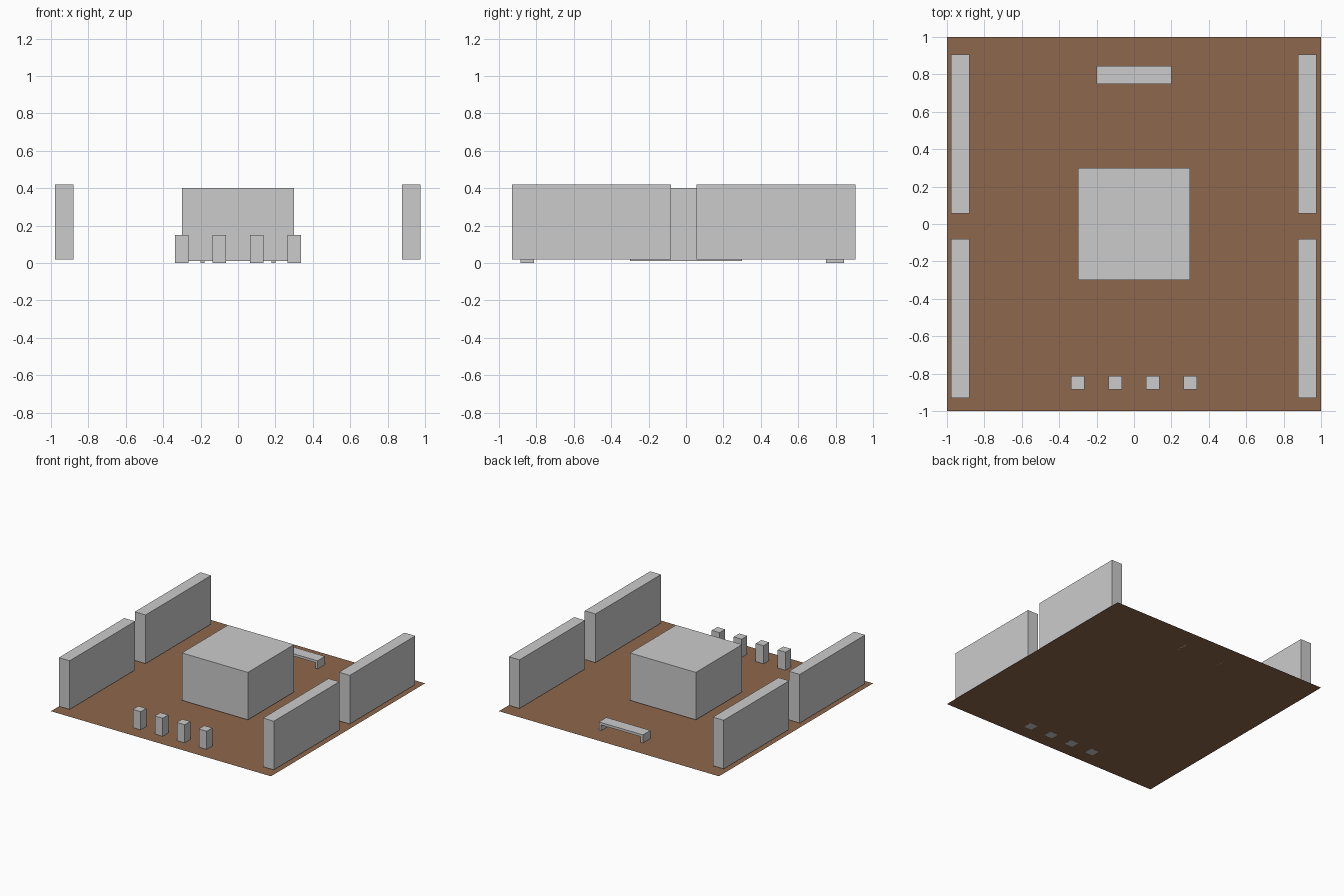
import bpy
import bmesh
from mathutils import Matrix, Vector

cube = bpy.data.objects.get("Cube")
if cube:
    bpy.data.objects.remove(cube, do_unlink=True)


def make_material(name, rgb):
    mat = bpy.data.materials.new(name)
    mat.use_nodes = True
    color = (*rgb, 1.0)
    mat.diffuse_color = color
    mat.node_tree.nodes["Principled BSDF"].inputs["Base Color"].default_value = color
    return mat


GREY = make_material("light_grey", (0.6, 0.6, 0.6))
BROWN = make_material("earth_brown", (0.27, 0.136, 0.072))


def finish(name, bm, mat):
    mesh = bpy.data.meshes.new(name)
    bm.to_mesh(mesh)
    bm.free()
    mesh.materials.append(mat)
    obj = bpy.data.objects.new(name, mesh)
    bpy.context.collection.objects.link(obj)
    return obj


def add_box(bm, low, high):
    low, high = Vector(low), Vector(high)
    matrix = Matrix.Translation((low + high) / 2) @ Matrix.Diagonal((*(high - low), 1))
    bmesh.ops.create_cube(bm, size=1, matrix=matrix)


def box(name, low, high):
    bm = bmesh.new()
    add_box(bm, low, high)
    return finish(name, bm, GREY)


# Flat ground sheet
bm = bmesh.new()
bmesh.ops.create_grid(bm, x_segments=1, y_segments=1, size=1,
                      matrix=Matrix.Translation((0, 0, 0.001)))
finish("ground", bm, BROWN)

# Central block
box("central_block", (-0.3, -0.3, 0.01), (0.3, 0.3, 0.4))

# Two long walls on each side
for side, x in (("right", -0.929), ("left", 0.927)):
    for end, y in (("front", -0.504), ("back", 0.482)):
        box(f"{end}_{side}_wall", (x - 0.049, y - 0.425, 0.02),
            (x + 0.049, y + 0.425, 0.42))

# Row of short posts along the front
for i in range(4):
    x = -0.3 + 0.2 * i
    box(f"post_{i + 1}", (x - 0.036, -0.886, 0), (x + 0.036, -0.814, 0.15))

# Low bench at the back: seat slab on two end legs
bm = bmesh.new()
add_box(bm, (-0.2, 0.748, 0.048), (0.2, 0.845, 0.068))
for x in (-0.19, 0.19):
    add_box(bm, (x - 0.01, 0.748, 0.001), (x + 0.01, 0.845, 0.048))
finish("bench", bm, GREY)
